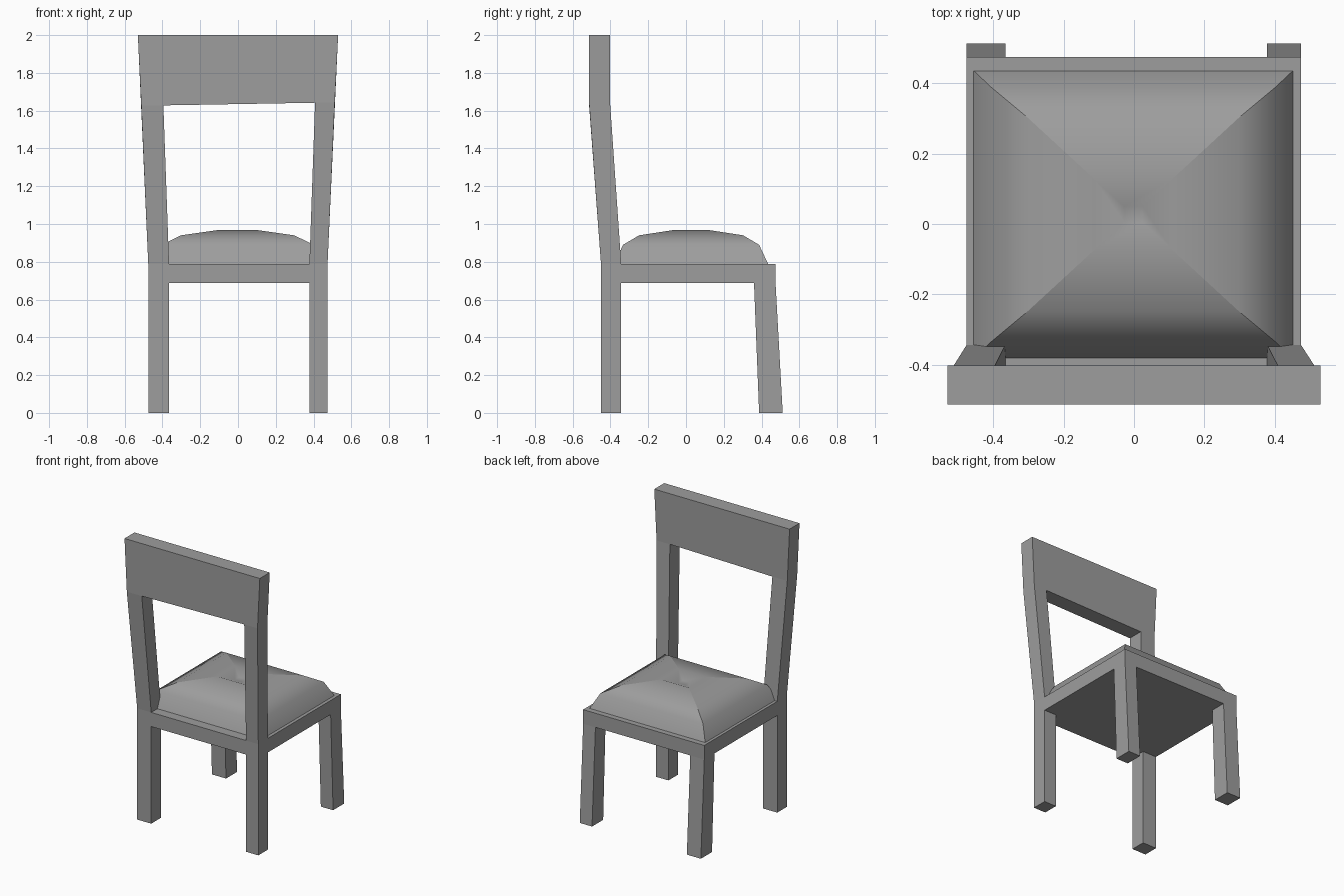
import bpy, bmesh, math
from mathutils import Vector

if "Cube" in bpy.data.objects:
    bpy.data.objects.remove(bpy.data.objects["Cube"])

grey = bpy.data.materials.new("dark_grey")
grey.diffuse_color = (0.34, 0.34, 0.34, 1)
grey.use_nodes = True
grey.node_tree.nodes["Principled BSDF"].inputs["Base Color"].default_value = grey.diffuse_color


def make_object(bm, name):
    bmesh.ops.recalc_face_normals(bm, faces=bm.faces)
    mesh = bpy.data.meshes.new(name)
    bm.to_mesh(mesh)
    bm.free()
    mesh.materials.append(grey)
    ob = bpy.data.objects.new(name, mesh)
    bpy.context.collection.objects.link(ob)
    return ob


def extrude_to(bm, face, x, y, z):
    """Extrude a quad and fit its end to the x and y ranges at height z."""
    mid = face.calc_center_median()
    new = bmesh.ops.extrude_discrete_faces(bm, faces=[face])["faces"][0]
    for v in new.verts:
        v.co = Vector((x[v.co.x > mid.x], y[v.co.y > mid.y], z))
    return new


def find_face(bm, x, y, z):
    target = Vector((x, y, z))
    return min(bm.faces, key=lambda f: (f.calc_center_median() - target).length)


# Seat slab, divided so that legs and posts grow out of its corners
XS = [-0.475, -0.365, 0.378, 0.474]
YS = [-0.45, -0.343, 0.36, 0.474]
Z0, Z1 = 0.688, 0.788
bm = bmesh.new()
layers = [[[bm.verts.new((x, y, z)) for x in XS] for y in YS] for z in (Z0, Z1)]
for g in layers:
    for j in range(3):
        for i in range(3):
            bm.faces.new((g[j][i], g[j][i + 1], g[j + 1][i + 1], g[j + 1][i]))
lo, hi = layers
for i in range(3):
    for j in (0, 3):
        bm.faces.new((lo[j][i], lo[j][i + 1], hi[j][i + 1], hi[j][i]))
        bm.faces.new((lo[i][j], lo[i + 1][j], hi[i + 1][j], hi[i][j]))
bmesh.ops.recalc_face_normals(bm, faces=bm.faces)

# Four legs: straight under the backrest, raked at the other end
columns = ((XS[0], XS[1]), (XS[2], XS[3]))
for x in columns:
    for top, foot in (((YS[0], YS[1]), (YS[0], YS[1])),
                      ((YS[2], YS[3]), (0.387, 0.512))):
        f = find_face(bm, sum(x) / 2, sum(top) / 2, Z0)
        extrude_to(bm, f, x, foot, 0)

# Back posts leaning out and back, then an upright section
BACK = (-0.513, -0.402)
inner = []
for x, mid, end, z in ((columns[0], (-0.512, -0.395), (-0.53, -0.395), 1.628),
                       (columns[1], (0.408, 0.512), (0.408, 0.53), 1.642)):
    f = find_face(bm, sum(x) / 2, (YS[0] + YS[1]) / 2, Z1)
    f = extrude_to(bm, f, mid, BACK, z)
    f = extrude_to(bm, f, end, BACK, 2.0)
    side = mid[1] if mid[0] < 0 else mid[0]
    inner.append(find_face(bm, side, sum(BACK) / 2, (z + 2) / 2))

# Wide top rail joining the posts
edges = [e for f in inner for e in f.edges]
bmesh.ops.delete(bm, geom=inner, context='FACES_ONLY')
bmesh.ops.bridge_loops(bm, edges=edges)
bmesh.ops.dissolve_limit(bm, angle_limit=math.radians(0.5),
                         verts=bm.verts, edges=bm.edges)
make_object(bm, "chair_frame")

# Cushion: four smooth panels with mitred corners and a central dimple
rings = [(0.453, 0.408, 0.788), (0.402, 0.36, 0.89), (0.30, 0.275, 0.94),
         (0.11, 0.10, 0.967), (0.026, 0.023, 0.935)]
bm = bmesh.new()
loops = [[bm.verts.new((sx * hx - 0.002, sy * hy + 0.027, z))
          for sx, sy in ((-1, -1), (1, -1), (1, 1), (-1, 1))]
         for hx, hy, z in rings]
for a, b in zip(loops, loops[1:]):
    for i in range(4):
        k = (i + 1) % 4
        bm.faces.new((a[i], a[k], b[k], b[i])).smooth = True
bm.faces.new(loops[-1]).smooth = True
bm.faces.new(loops[0][::-1])
for e in bm.edges:
    on_base = all(v in loops[0] for v in e.verts)
    is_mitre = abs(e.verts[0].co.z - e.verts[1].co.z) > 0.001
    e.smooth = not (on_base or is_mitre)
make_object(bm, "seat_cushion")
